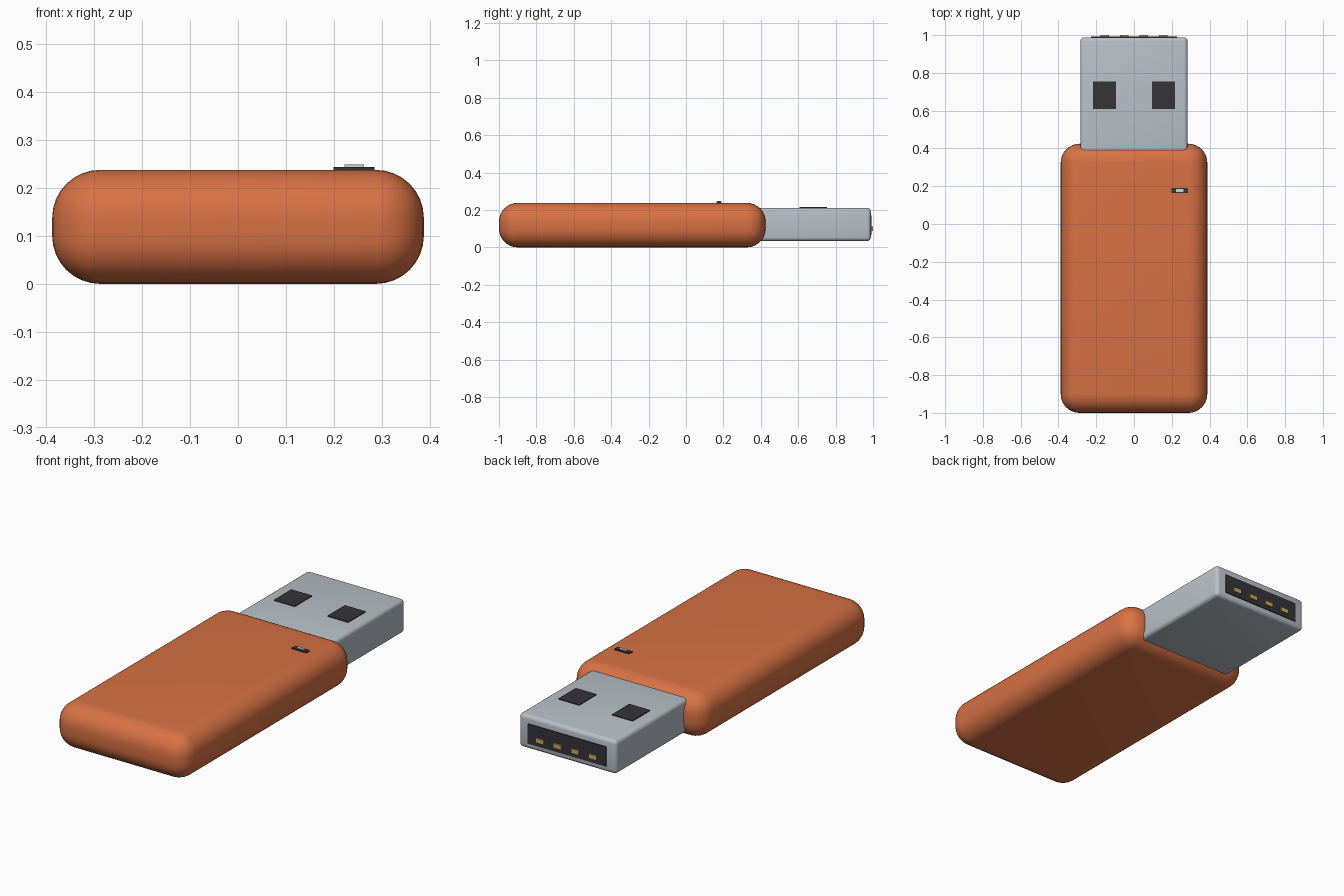
import bpy
import bmesh
import math

if "Cube" in bpy.data.objects:
    bpy.data.objects.remove(bpy.data.objects["Cube"])


def material(name, rgb):
    m = bpy.data.materials.new(name)
    m.diffuse_color = (*rgb, 1)
    m.use_nodes = True
    m.node_tree.nodes["Principled BSDF"].inputs["Base Color"].default_value = m.diffuse_color
    return m


orange = material("orange plastic", (0.68, 0.165, 0.058))
steel = material("steel", (0.48, 0.53, 0.58))
dark = material("dark plastic", (0.035, 0.035, 0.042))
gold = material("gold", (0.60, 0.40, 0.12))
pale = material("pale grey", (0.60, 0.66, 0.66))


def box(name, x, y, z, mat, bevel=0.0, segments=1):
    """Box spanning the given (min, max) ranges, with optional rounded edges."""
    bm = bmesh.new()
    bmesh.ops.create_cube(bm, size=1)
    for v in bm.verts:
        v.co = [sum(r) / 2 + c * (r[1] - r[0]) for c, r in zip(v.co, (x, y, z))]
    if bevel:
        bmesh.ops.bevel(bm, geom=bm.edges[:], offset=bevel, segments=segments,
                        profile=0.5, affect='EDGES', clamp_overlap=True)
    mesh = bpy.data.meshes.new(name)
    bm.to_mesh(mesh)
    bm.free()
    mesh.materials.append(mat)
    ob = bpy.data.objects.new(name, mesh)
    bpy.context.collection.objects.link(ob)
    if bevel:
        bpy.ops.object.select_all(action='DESELECT')
        ob.select_set(True)
        bpy.context.view_layer.objects.active = ob
        bpy.ops.object.shade_smooth_by_angle(angle=math.radians(35))
    return ob


# Rounded case and metal plug
box("case", (-0.388, 0.388), (-1.0, 0.425), (0, 0.238), orange, 0.1, 8)
box("plug_shell", (-0.284, 0.284), (0.30, 0.988), (0.034, 0.211), steel, 0.02, 4)

# Square windows on top of the plug
for side, label in ((-1, "left"), (1, "right")):
    cx = side * 0.156
    box("plug_window_" + label, (cx - 0.061, cx + 0.061), (0.608, 0.754),
        (0.207, 0.215), dark)

# Dark plug mouth with four contacts
box("plug_mouth", (-0.228, 0.228), (0.985, 0.993), (0.066, 0.170), dark)
for i in range(4):
    cx = (i - 1.5) * 0.103
    box(f"contact_{i + 1}", (cx - 0.023, cx + 0.023), (0.991, 1.0),
        (0.087, 0.111), gold)

# Small indicator on the case
box("indicator_frame", (0.199, 0.285), (0.163, 0.190), (0.235, 0.244), dark)
box("indicator_lens", (0.222, 0.263), (0.169, 0.184), (0.242, 0.249), pale)
